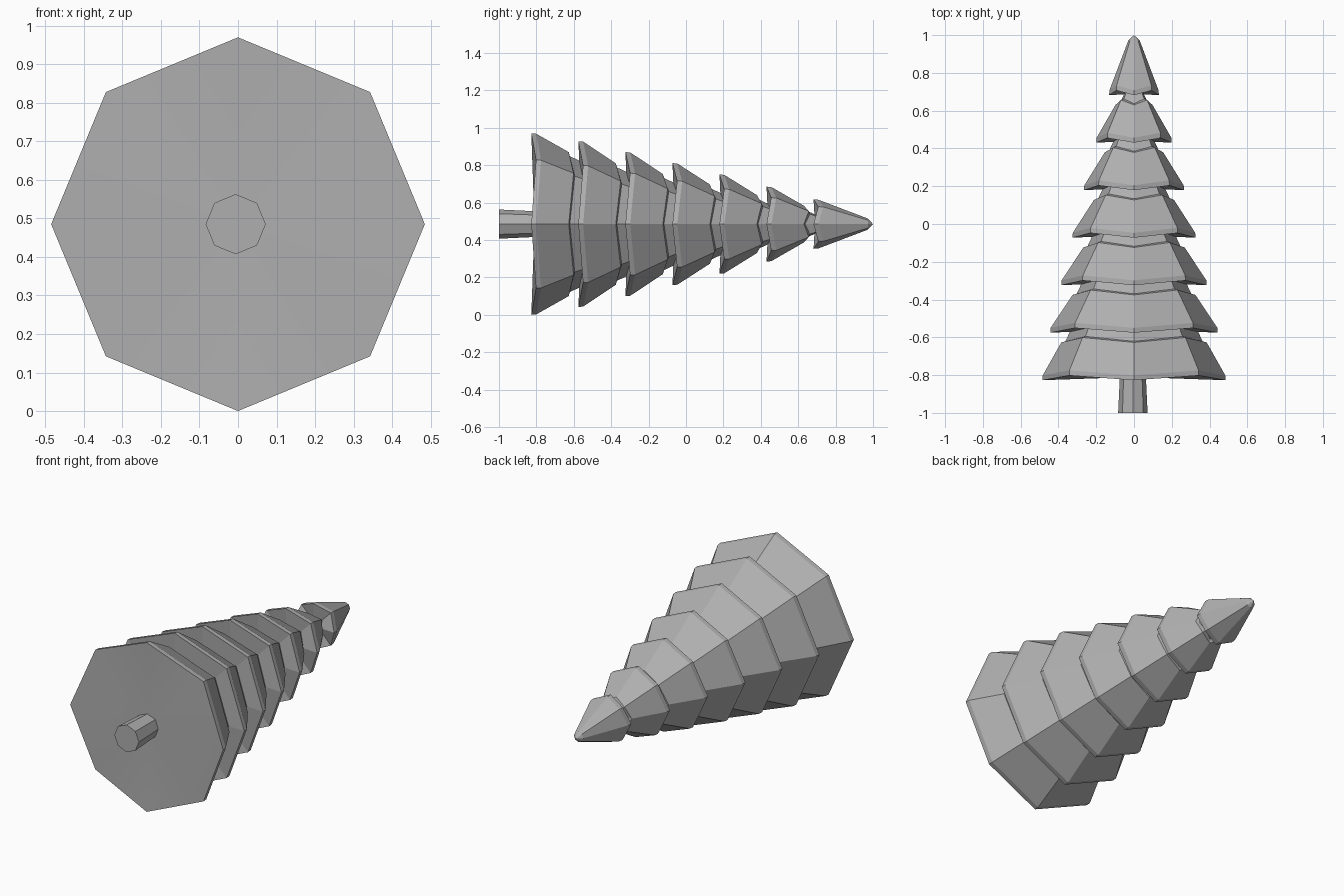
import bpy, bmesh
from math import sin, cos, pi

if "Cube" in bpy.data.objects:
    bpy.data.objects.remove(bpy.data.objects["Cube"])

CZ = 0.485   # height of the lying tree's axis
N = 8

grey = bpy.data.materials.new("dark_grey")
grey.diffuse_color = (0.43, 0.43, 0.43, 1)
grey.use_nodes = True
grey.node_tree.nodes["Principled BSDF"].inputs["Base Color"].default_value = grey.diffuse_color


def lathe(name, rings, start_y, end_y, cx=0.0):
    """Eight-sided solid along +y from rings of (radius, y, lift of diagonal corners)."""
    bm = bmesh.new()
    loops = []
    for r, y, lift in rings:
        loops.append([bm.verts.new((cx + r * cos(2 * pi * i / N),
                                    y + (lift if i % 2 else 0),
                                    CZ + r * sin(2 * pi * i / N))) for i in range(N)])
    for a, b in zip(loops, loops[1:]):
        for i in range(N):
            j = (i + 1) % N
            bm.faces.new((a[i], a[j], b[j], b[i]))
    for loop, y in ((loops[0], start_y), (loops[-1], end_y)):
        c = bm.verts.new((cx, y, CZ))
        for i in range(N):
            f = bm.faces.new((loop[i], loop[(i + 1) % N], c))
            f.smooth = loop is loops[0]          # softly shaded underside
    for i in range(N):
        bm.edges.get((loops[0][i], loops[0][(i + 1) % N])).smooth = False
    bmesh.ops.recalc_face_normals(bm, faces=bm.faces)
    me = bpy.data.meshes.new(name)
    bm.to_mesh(me)
    bm.free()
    me.materials.append(grey)
    ob = bpy.data.objects.new(name, me)
    bpy.context.collection.objects.link(ob)
    return ob


# Foliage: seven drooping tiers with zigzag rims and stepped, recessed necks
radii = [0.485, 0.443, 0.385, 0.326, 0.265, 0.20, 0.132]
tops = [0.385, 0.325, 0.268, 0.212, 0.155, 0.098]
rings = []
for k, r in enumerate(radii):
    y = -0.827 + 0.2515 * k
    rings += [(r, y, 0.025), (r - 0.002, y + 0.026, 0.026)]
    if k < len(tops):
        t = tops[k]
        rings += [(t, y + 0.20, 0.026), (t - 0.022, y + 0.206, 0.026),
                  (t - 0.045, y + 0.256, 0.022)]
rings.append((0.03, 0.972, 0))
lathe("foliage", rings, -0.81, 1.0)

# Trunk
lathe("trunk", [(0.078, -1.0, 0), (0.068, -0.79, 0)], -1.0, -0.79, cx=-0.006)
